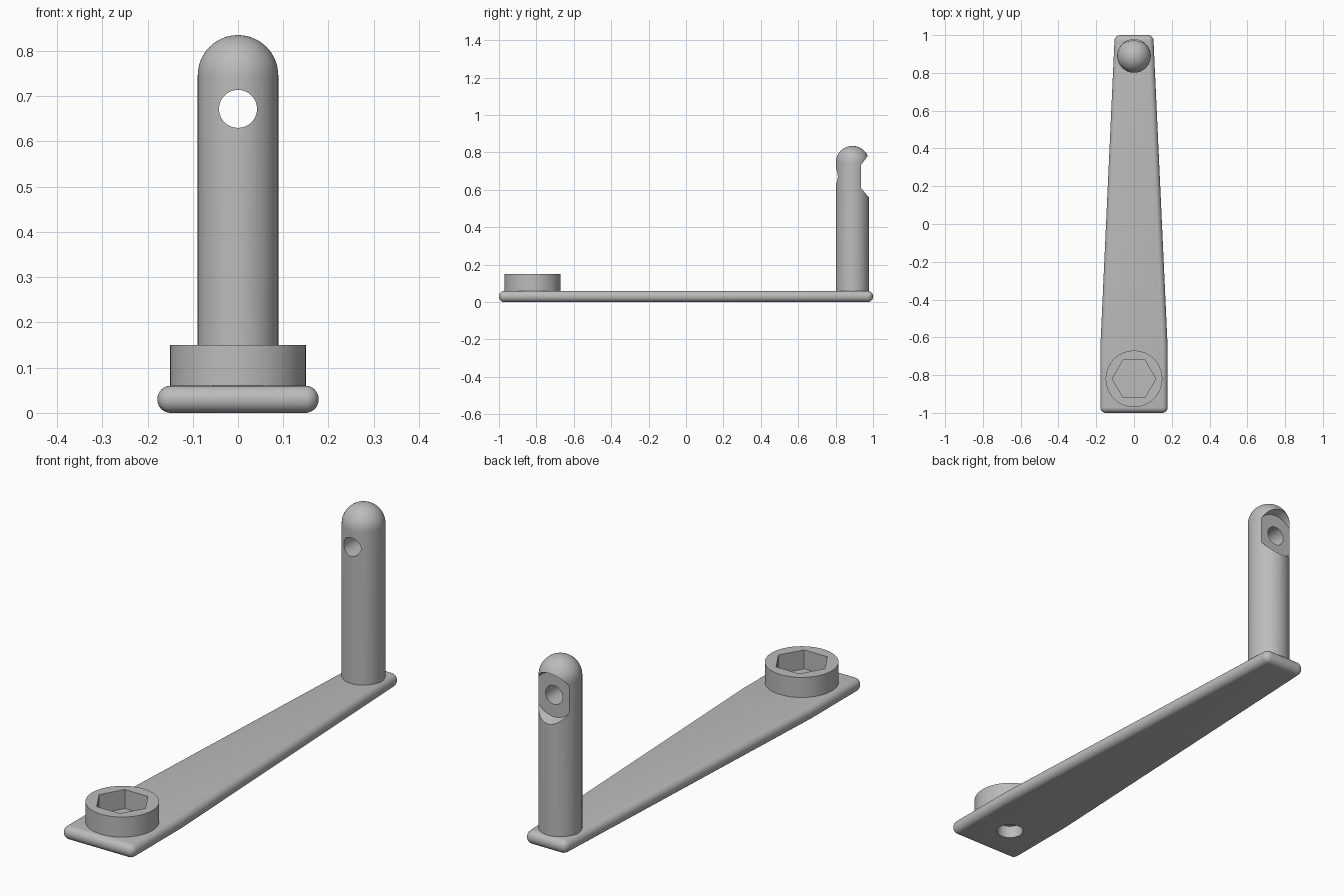
import bpy, bmesh, math
from mathutils import Matrix, Vector

if "Cube" in bpy.data.objects:
    bpy.data.objects.remove(bpy.data.objects["Cube"], do_unlink=True)

grey = bpy.data.materials.new("plain_grey")
grey.use_nodes = True
GREY = (0.5, 0.5, 0.5, 1)
grey.diffuse_color = GREY
grey.node_tree.nodes["Principled BSDF"].inputs["Base Color"].default_value = GREY

SOCKET_Y, POST_Y, POST_R = -0.82, 0.89, 0.089
PLATE_T, EYE_Z = 0.06, 0.672


def add_object(name, bm):
    bmesh.ops.recalc_face_normals(bm, faces=bm.faces)
    mesh = bpy.data.meshes.new(name)
    bm.to_mesh(mesh)
    bm.free()
    mesh.materials.append(grey)
    obj = bpy.data.objects.new(name, mesh)
    bpy.context.collection.objects.link(obj)
    return obj


def rod(name, start, end, r1, r2=None, sides=64):
    """Cylinder or cone frustum running from start to end."""
    start, end = Vector(start), Vector(end)
    axis = end - start
    turn = axis.to_track_quat('Z', 'Y').to_matrix().to_4x4()
    if abs(axis.z) > 0.99 * axis.length:
        turn = Matrix()
    bm = bmesh.new()
    bmesh.ops.create_cone(bm, cap_ends=True, segments=sides, radius1=r1,
                          radius2=r1 if r2 is None else r2, depth=axis.length,
                          matrix=Matrix.Translation((start + end) / 2) @ turn)
    return add_object(name, bm)


def activate(obj):
    bpy.ops.object.select_all(action='DESELECT')
    obj.select_set(True)
    bpy.context.view_layer.objects.active = obj


def cut(obj, *cutters):
    for cutter in cutters:
        mod = obj.modifiers.new("cut", 'BOOLEAN')
        mod.operation, mod.solver, mod.object = 'DIFFERENCE', 'EXACT', cutter
        activate(obj)
        bpy.ops.object.modifier_apply(modifier=mod.name)


def smooth(obj):
    activate(obj)
    bpy.ops.object.shade_smooth_by_angle(angle=math.radians(30))


# Tapered arm plate with fully rounded edges
half = [(0.178, -1), (0.178, -0.65), (0.102, 1)]
outline = half + [(-x, y) for x, y in reversed(half)]
bm = bmesh.new()
base = bm.faces.new([bm.verts.new((x, y, 0)) for x, y in outline])
top = bmesh.ops.extrude_face_region(bm, geom=[base])["geom"]
bmesh.ops.translate(bm, vec=(0, 0, PLATE_T),
                    verts=[v for v in top if isinstance(v, bmesh.types.BMVert)])
arm = add_object("arm_plate", bm)
bevel = arm.modifiers.new("round_edges", 'BEVEL')
bevel.width, bevel.segments = 0.029, 8
bevel.limit_method, bevel.angle_limit = 'ANGLE', math.radians(30)
activate(arm)
bpy.ops.object.modifier_apply(modifier=bevel.name)

# Round collar holding the hexagonal socket
collar = rod("socket_collar", (0, SOCKET_Y, 0.03), (0, SOCKET_Y, 0.15), 0.15)

# Upright post with a domed top
bm = bmesh.new()
dome = 0.835 - POST_R
profile = [(0, 0.03), (POST_R, 0.03)]
profile += [(POST_R * math.cos(math.pi * i / 32), dome + POST_R * math.sin(math.pi * i / 32))
            for i in range(16)] + [(0, 0.835)]
verts = [bm.verts.new((r, POST_Y, z)) for r, z in profile]
edges = [bm.edges.new(pair) for pair in zip(verts, verts[1:])]
bmesh.ops.spin(bm, geom=verts + edges, cent=(0, POST_Y, 0), axis=(0, 0, 1),
               angle=2 * math.pi, steps=64)
bmesh.ops.remove_doubles(bm, verts=bm.verts, dist=0.0001)
post = add_object("upright_post", bm)

# Cutters: hex socket, blind hole underneath, cross hole and countersink
hex_cut = rod("hex_cutter", (0, SOCKET_Y, 0.065), (0, SOCKET_Y, 0.3), 0.115, sides=6)
for v in hex_cut.data.vertices:  # corners point sideways
    x, y = v.co.x, v.co.y - SOCKET_Y
    v.co.x, v.co.y = y, SOCKET_Y + x
hex_cut.data.flip_normals()
hole_cut = rod("hole_cutter", (0, SOCKET_Y, -0.1), (0, SOCKET_Y, 0.055), 0.055, sides=48)
eye_cut = rod("eye_cutter", (0, 0.7, EYE_Z), (0, 1.1, EYE_Z), 0.042, sides=48)
sink_cut = rod("countersink_cutter", (0, 0.935, EYE_Z), (0, 0.995, EYE_Z), 0.098, 0.119)

cut(arm, hole_cut)
cut(collar, hole_cut, hex_cut)
cut(post, sink_cut, eye_cut)
for cutter in (hex_cut, hole_cut, eye_cut, sink_cut):
    bpy.data.objects.remove(cutter, do_unlink=True)

for part in (arm, collar, post):
    smooth(part)
